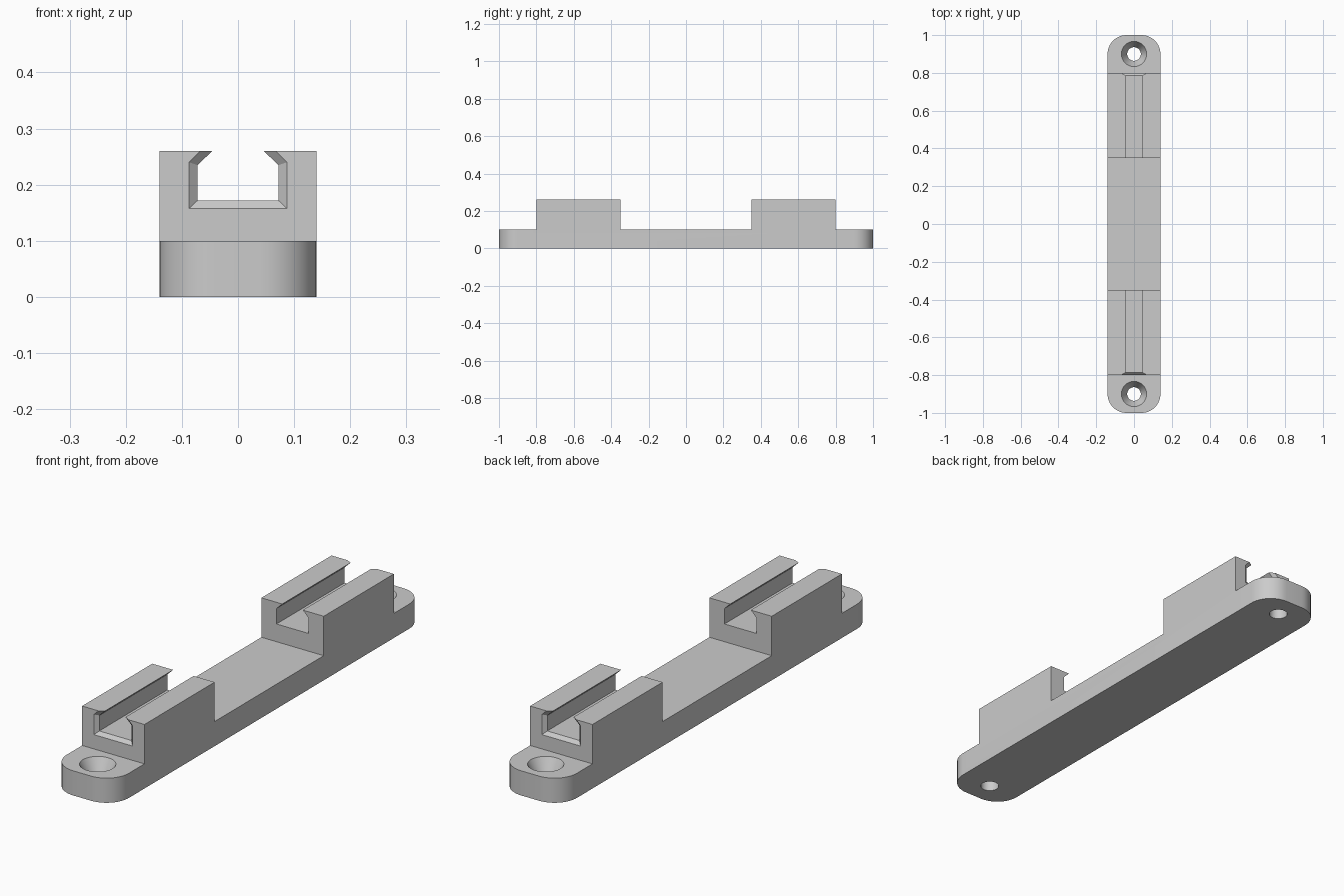
import bpy
import bmesh
import math
from mathutils import Vector

cube = bpy.data.objects.get("Cube")
if cube:
    bpy.data.objects.remove(cube, do_unlink=True)

HALF_W, BASE_H, TOP = 0.14, 0.1, 0.26

grey = bpy.data.materials.new("light grey")
grey.use_nodes = True
grey.diffuse_color = (0.6, 0.6, 0.6, 1)
grey.node_tree.nodes["Principled BSDF"].inputs["Base Color"].default_value = (0.6, 0.6, 0.6, 1)


def finish(name, bm):
    bmesh.ops.recalc_face_normals(bm, faces=bm.faces)
    mesh = bpy.data.meshes.new(name)
    bm.to_mesh(mesh)
    bm.free()
    mesh.materials.append(grey)
    obj = bpy.data.objects.new(name, mesh)
    bpy.context.collection.objects.link(obj)
    return obj


def loft(bm, rings):
    """Skin matching rings of points and cap both ends."""
    rings = [[bm.verts.new(p) for p in ring] for ring in rings]
    for a, b in zip(rings, rings[1:]):
        for i in range(len(a)):
            j = (i + 1) % len(a)
            bm.faces.new((a[i], a[j], b[j], b[i]))
    bm.faces.new(rings[0])
    bm.faces.new(rings[-1])


# Mounting body: stepped side profile extruded across the width
half = [(1, 0), (1, BASE_H), (0.8, BASE_H), (0.8, TOP), (0.35, TOP), (0.35, BASE_H)]
profile = half + [(-y, z) for y, z in reversed(half)]
bm = bmesh.new()
loft(bm, [[(x, y, z) for y, z in profile] for x in (-HALF_W, HALF_W)])


def is_end_corner(edge):
    """True for the upright edges at the two ends."""
    a, b = (v.co for v in edge.verts)
    return abs(abs(a.y) - 1) < 1e-4 and (a.xy - b.xy).length < 1e-4


# Rounded end corners
corners = [e for e in bm.edges if is_end_corner(e)]
bmesh.ops.bevel(bm, geom=corners, offset=0.1, segments=12, profile=0.5, affect='EDGES')
body = finish("mounting_body", bm)


def channel_ring(y, floor, width, knee, lip):
    right = [(width, floor), (width, knee), (lip, TOP), (lip, TOP + 0.05)]
    outline = right + [(-x, z) for x, z in reversed(right)]
    return [(x, y, z) for x, z in outline]


def cut(name, rings):
    bm = bmesh.new()
    loft(bm, rings)
    cutter = finish(name, bm)
    cutter.hide_render = True
    mod = body.modifiers.new(name, 'BOOLEAN')
    mod.operation = 'DIFFERENCE'
    mod.solver = 'EXACT'
    mod.object = cutter
    bpy.context.view_layer.objects.active = body
    bpy.ops.object.modifier_apply(modifier=mod.name)
    bpy.data.objects.remove(cutter, do_unlink=True)


def circle(y, z, radius, sides=48):
    return [Vector((radius * math.cos(a), y + radius * math.sin(a), z))
            for a in (math.tau * i / sides for i in range(sides))]


inner = (0.172, 0.072, 0.235, 0.046)
mouth = (0.158, 0.087, 0.24, 0.067)
for side in (-1, 1):
    # Clip channel with a chamfered outer mouth
    cut("clip_channel", [channel_ring(side * 0.3, *inner),
                         channel_ring(side * 0.787, *inner),
                         channel_ring(side * 0.8, *mouth),
                         channel_ring(side * 0.83, *mouth)])
    # Countersunk screw hole
    y = side * 0.9
    cut("screw_hole", [circle(y, -0.02, 0.036), circle(y, 0.04, 0.036),
                       circle(y, BASE_H, 0.067), circle(y, BASE_H + 0.02, 0.067)])

# Smooth the round walls, keep the crisp edges
bpy.ops.object.select_all(action='DESELECT')
body.select_set(True)
bpy.context.view_layer.objects.active = body
bpy.ops.object.shade_smooth_by_angle(angle=math.radians(20))
